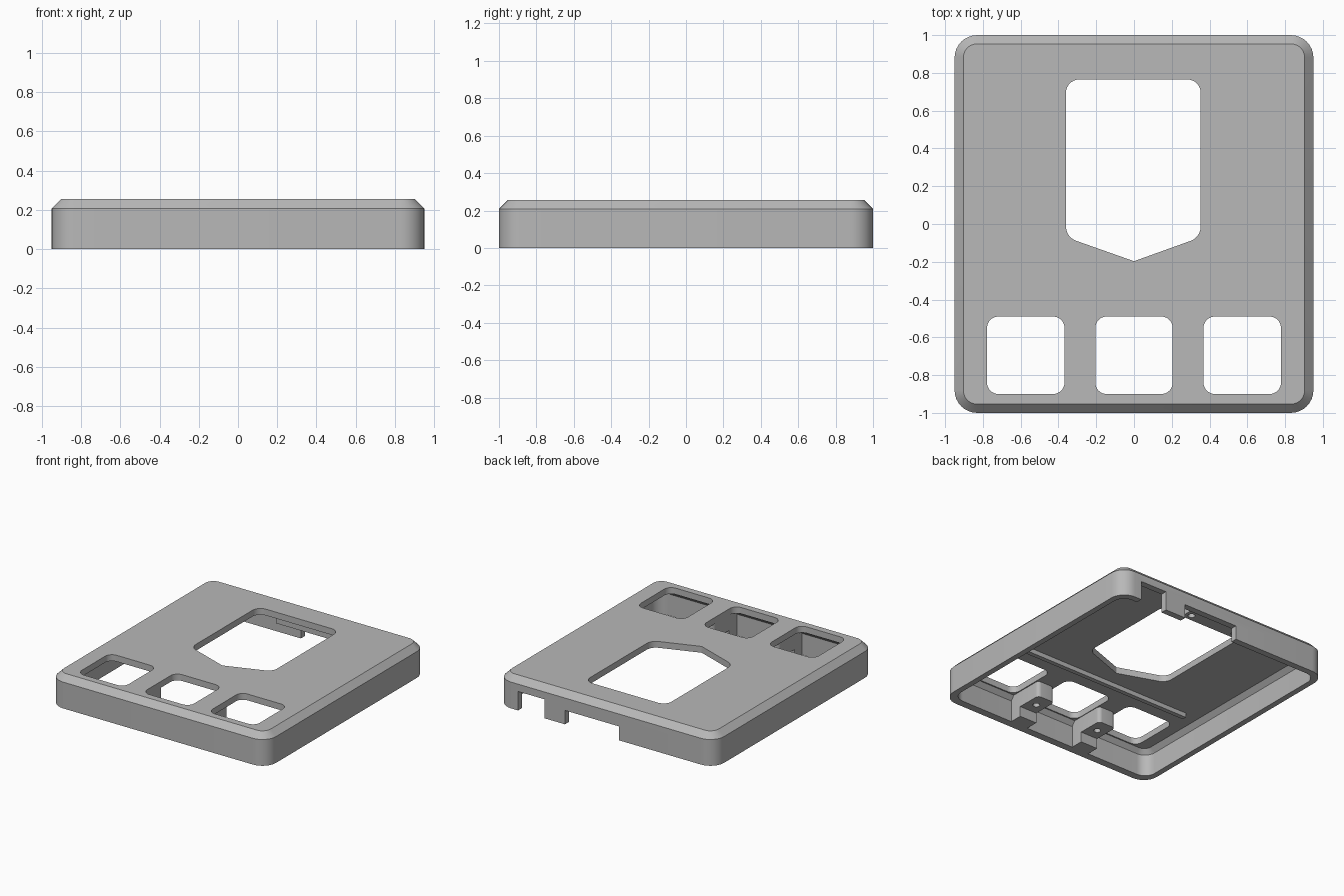
import bpy, bmesh, math
from mathutils import Vector

if "Cube" in bpy.data.objects:
    bpy.data.objects.remove(bpy.data.objects["Cube"])

grey = bpy.data.materials.new("plain grey")
grey.use_nodes = True
GREY = (0.48, 0.48, 0.48, 1)
grey.diffuse_color = GREY
grey.node_tree.nodes["Principled BSDF"].inputs["Base Color"].default_value = GREY


def fillet(points, radii, steps=8):
    """Round each corner of an anticlockwise polygon with an arc."""
    out = []
    for i, (p, r) in enumerate(zip(points, radii)):
        p = Vector(p)
        a = (Vector(points[i - 1]) - p).normalized()
        b = (Vector(points[(i + 1) % len(points)]) - p).normalized()
        if r <= 0:
            out.append(p)
            continue
        half = a.angle(b) / 2
        centre = p + (a + b).normalized() * (r / math.sin(half))
        start = p + a * (r / math.tan(half)) - centre
        sweep = math.pi - 2 * half
        for k in range(steps + 1):
            t = sweep * k / steps
            c, s = math.cos(t), math.sin(t)
            out.append(centre + Vector((start.x * c - start.y * s,
                                        start.x * s + start.y * c)))
    return out


def rect(x0, x1, y0, y1, r=0.0):
    pts = [(x0, y0), (x1, y0), (x1, y1), (x0, y1)]
    return fillet(pts, [r] * 4)


def loft(name, rings):
    """Closed solid from a stack of (outline, z) rings."""
    bm = bmesh.new()
    loops = [[bm.verts.new((p.x, p.y, z)) for p in outline] for outline, z in rings]
    n = len(loops[0])
    for lo, hi in zip(loops, loops[1:]):
        for i in range(n):
            j = (i + 1) % n
            bm.faces.new((lo[i], lo[j], hi[j], hi[i]))
    bm.faces.new(loops[0][::-1])
    bm.faces.new(loops[-1])
    bmesh.ops.recalc_face_normals(bm, faces=bm.faces)
    mesh = bpy.data.meshes.new(name)
    bm.to_mesh(mesh)
    bm.free()
    mesh.materials.append(grey)
    ob = bpy.data.objects.new(name, mesh)
    bpy.context.collection.objects.link(ob)
    return ob


def prism(name, outline, z0, z1):
    return loft(name, [(outline, z0), (outline, z1)])


def combine(ob, tool, operation="DIFFERENCE"):
    """Apply a boolean and discard the tool."""
    tool.hide_render = True
    bpy.context.view_layer.objects.active = ob
    mod = ob.modifiers.new("cut", "BOOLEAN")
    mod.operation, mod.object, mod.solver = operation, tool, "EXACT"
    bpy.ops.object.modifier_apply(modifier=mod.name)
    bpy.data.objects.remove(tool)


def disc(x, y, r):
    return rect(x - r, x + r, y - r, y + r, r * 0.99)


W, D, H = 0.95, 1.0, 0.255
BEVEL = 0.047
SHOULDER = H - BEVEL
CEILING = 0.205

# Outer shell with a chamfered top
wall = rect(-W, W, -D, D, 0.12)
crown = rect(-W + BEVEL, W - BEVEL, -D + BEVEL, D - BEVEL, 0.07)
shell = loft("case_shell", [(wall, 0), (wall, SHOULDER), (crown, H)])

# Hollow underside
room = rect(-W + 0.045, W - 0.045, -D + 0.06, D - 0.05, 0.09)
roof = rect(-W + 0.08, W - 0.08, -D + 0.09, D - 0.08, 0.06)
combine(shell, loft("cavity", [(room, -0.1), (room, 0.17), (roof, CEILING)]))

# Screen opening with a pointed lower edge
screen = fillet([(-0.36, -0.07), (0, -0.197), (0.353, -0.07), (0.353, 0.765), (-0.36, 0.765)],
                [0.08, 0.01, 0.08, 0.07, 0.07])
combine(shell, prism("screen_cutter", screen, 0.1, 0.4))

# Three button openings
for x in (-0.573, 0, 0.573):
    hole = rect(x - 0.205, x + 0.205, -0.9, -0.49, 0.06)
    combine(shell, prism("button_cutter", hole, 0.1, 0.4))

# Connector notches in the rear wall
for x0, x1, top in ((0.54, 0.77, 0.15), (-0.115, 0.36, 0.11)):
    combine(shell, prism("notch_cutter", rect(x0, x1, 0.9, 1.1), -0.1, top))

# Ribs between the buttons, stepped up to screw bosses
for side, label in ((1, "left"), (-1, "right")):
    x = 0.285 * side
    rib = prism(label + "_button_rib", rect(x - 0.075, x + 0.075, -0.96, -0.64, 0.03), 0, 0.215)
    combine(rib, prism("step_cutter", rect(x - 0.1, x + 0.1, -0.84, -0.5), -0.1, 0.08))
    combine(rib, prism("screw_cutter", disc(x, -0.75, 0.025), -0.1, 0.18))

# Stiffening bar behind the buttons
prism("cross_bar", rect(-0.75, 0.75, -0.35, -0.315), 0.17, 0.215)

# Rear screw ledge
ledge = prism("rear_ledge", rect(-0.25, 0.25, 0.83, 0.97), 0.13, 0.215)
for x in (-0.2, 0.2):
    combine(ledge, prism("screw_cutter", disc(x, 0.88, 0.025), 0, 0.19))

# Smooth the rounded corners while keeping the edges sharp
bpy.ops.object.select_all(action="DESELECT")
for ob in bpy.context.collection.objects:
    if ob.type == "MESH" and grey.name in ob.data.materials:
        ob.select_set(True)
        bpy.context.view_layer.objects.active = ob
bpy.ops.object.shade_smooth_by_angle(angle=math.radians(30))
